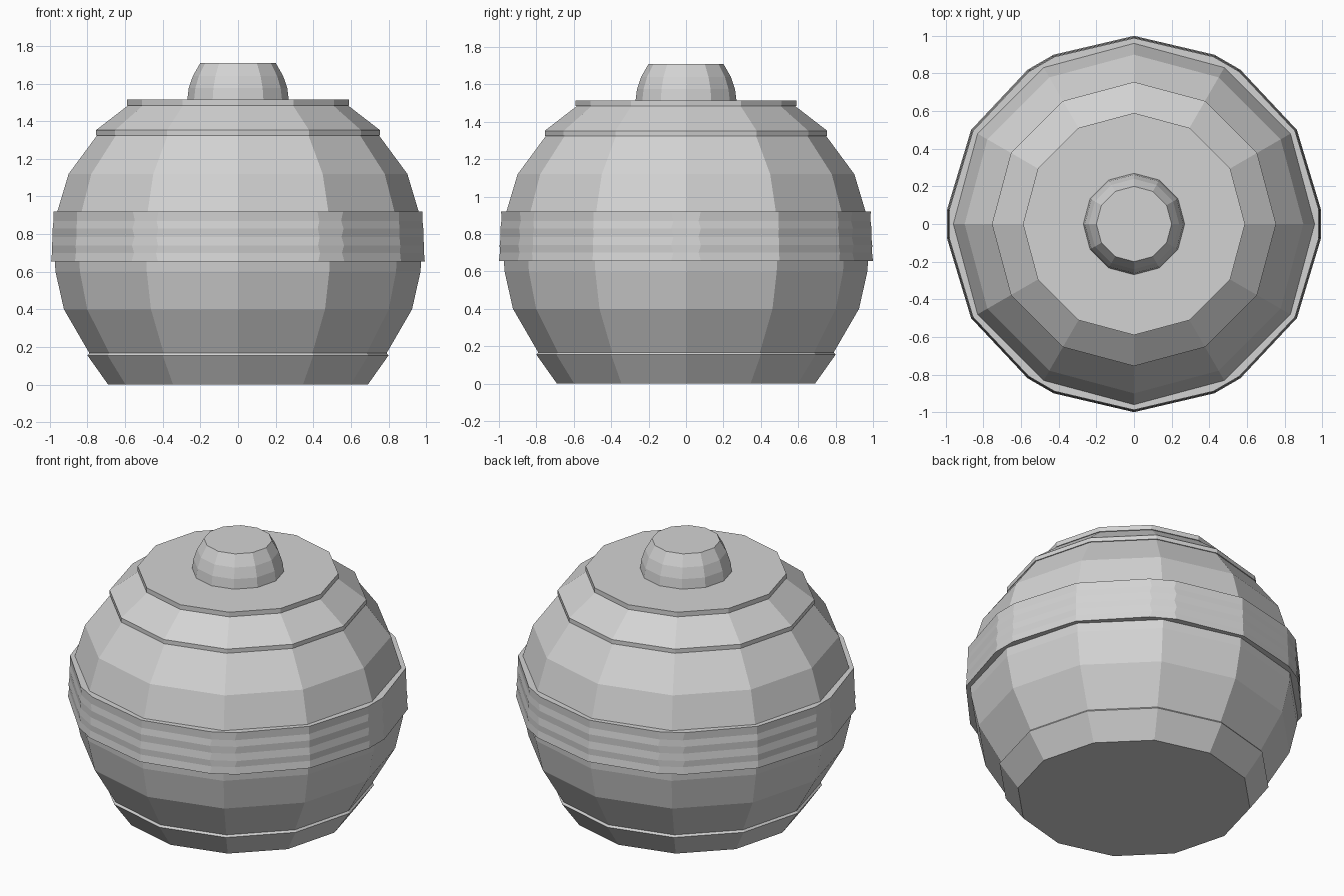
import bpy
import bmesh
from math import sin, cos, radians

cube = bpy.data.objects.get("Cube")
if cube:
    bpy.data.objects.remove(cube, do_unlink=True)

stone = bpy.data.materials.new("light_grey")
stone.use_nodes = True
GREY = (0.65, 0.65, 0.65, 1)
stone.diffuse_color = GREY
stone.node_tree.nodes["Principled BSDF"].inputs["Base Color"].default_value = GREY

TWELVE = [30 * i for i in range(12)]


def loft(name, rings, closed=False):
    """Skin a stack of rings; closed joins last to first, otherwise the ends are capped."""
    bm = bmesh.new()
    loops = [[bm.verts.new(p) for p in ring] for ring in rings]
    n = len(loops[0])
    pairs = list(zip(loops, loops[1:]))
    if closed:
        pairs.append((loops[-1], loops[0]))
    else:
        bm.faces.new(loops[0][::-1])
        bm.faces.new(loops[-1])
    for low, high in pairs:
        for i in range(n):
            j = (i + 1) % n
            bm.faces.new((low[i], low[j], high[j], high[i]))
    bmesh.ops.recalc_face_normals(bm, faces=bm.faces)
    mesh = bpy.data.meshes.new(name)
    bm.to_mesh(mesh)
    bm.free()
    mesh.materials.append(stone)
    obj = bpy.data.objects.new(name, mesh)
    bpy.context.collection.objects.link(obj)
    return obj


def turned(name, profile):
    """Twelve-sided solid from (radius, height) pairs."""
    return loft(name, [[(r * cos(radians(a)), r * sin(radians(a)), z) for a in TWELVE]
                       for r, z in profile])


def band_ring(radius, z, spread):
    """Ring with single corners alternating with clipped double corners."""
    ring = []
    for k in range(6):
        for a, r in ((60 * k - spread, radius - 0.004),
                     (60 * k + spread, radius - 0.004),
                     (60 * k + 30, radius)):
            ring.append((r * cos(radians(a)), r * sin(radians(a)), z))
    return ring


# Bulging body and its foot
turned("body", [(0.78, 0.15), (0.925, 0.4), (0.97, 0.6), (0.98, 0.76),
                (0.96, 0.92), (0.90, 1.12), (0.745, 1.33)])
turned("foot", [(0.69, 0), (0.80, 0.155), (0.785, 0.174)])

# Lid, its raised plate and the knob
turned("lid", [(0.755, 1.325), (0.755, 1.352), (0.58, 1.487)])
turned("lid_plate", [(0.59, 1.484), (0.59, 1.514)])
turned("knob", [(0.27, 1.51), (0.262, 1.575), (0.24, 1.64), (0.2, 1.71)])

# Rippled band around the middle, hollow so that the body passes through it
heights = [0.655, 0.70, 0.74, 0.785, 0.83, 0.87, 0.92]
rings = []
for i, z in enumerate(heights):
    taper = 0.012 * i / (len(heights) - 1)
    ripple = 0.003 * (i % 2)
    rings.append(band_ring(1.0 - taper - ripple, z, 4.6 - 0.7 * (i % 2)))
rings += [band_ring(0.94, 0.92, 4.6), band_ring(0.94, 0.655, 4.6)]
loft("middle_band", rings, closed=True)
